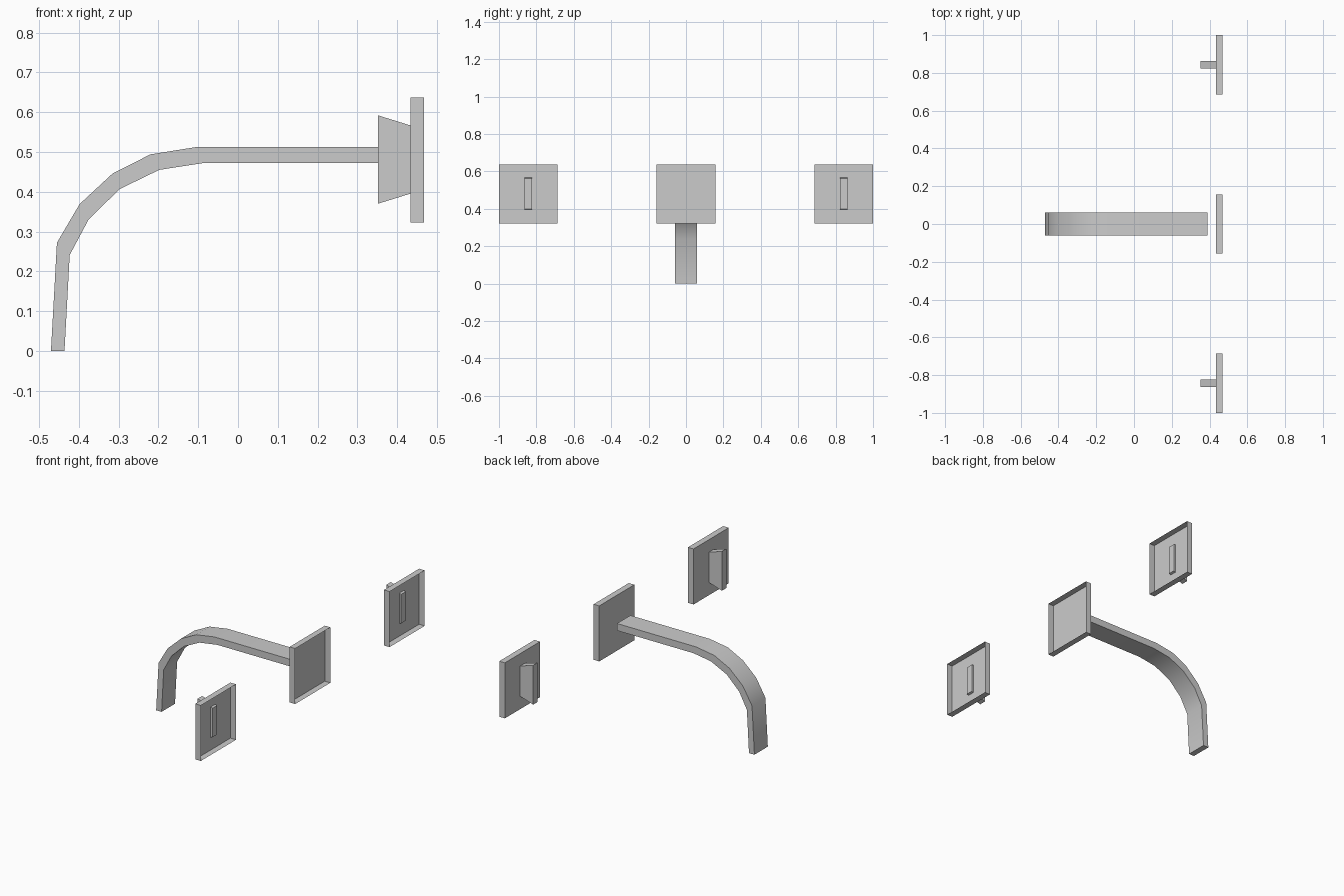
import bpy, bmesh, math
from mathutils import Vector

if "Cube" in bpy.data.objects:
    bpy.data.objects.remove(bpy.data.objects["Cube"])


def make_object(name, bm):
    bmesh.ops.recalc_face_normals(bm, faces=bm.faces)
    mesh = bpy.data.meshes.new(name)
    bm.to_mesh(mesh)
    bm.free()
    obj = bpy.data.objects.new(name, mesh)
    bpy.context.collection.objects.link(obj)
    return obj


def extrude_profile(name, quads, y0, y1):
    """Extrude side-view (x, z) quads from y0 to y1 as one closed solid."""
    bm = bmesh.new()
    for q in quads:
        bm.faces.new([bm.verts.new((x, y0, z)) for x, z in q])
    bmesh.ops.remove_doubles(bm, verts=bm.verts, dist=1e-5)
    ext = bmesh.ops.extrude_face_region(bm, geom=bm.faces[:], use_keep_orig=True)
    moved = [g for g in ext["geom"] if isinstance(g, bmesh.types.BMVert)]
    bmesh.ops.translate(bm, verts=moved, vec=Vector((0, y1 - y0, 0)))
    return make_object(name, bm)


def open_tray(name, y, half=0.157, x0=0.433, x1=0.468, z=0.48):
    """Thin square plate, hollow and open on its outer (+x) side."""
    bm = bmesh.new()
    bmesh.ops.create_cube(bm, size=1)
    for v in bm.verts:
        v.co = (x1 if v.co.x > 0 else x0, y + v.co.y * 2 * half, z + v.co.z * 2 * half)
    bm.normal_update()
    front = [f for f in bm.faces if f.normal.x > 0.9]
    bmesh.ops.delete(bm, geom=front, context='FACES_ONLY')
    return make_object(name, bm)


# Curved arm: outer and inner edges of the bent bar
outer = [(-0.470, 0), (-0.455, 0.272), (-0.398, 0.369), (-0.315, 0.446),
         (-0.220, 0.494), (-0.107, 0.512), (0.39, 0.512)]
inner = [(-0.436, 0), (-0.423, 0.241), (-0.375, 0.331), (-0.297, 0.407),
         (-0.198, 0.455), (-0.088, 0.472), (0.39, 0.472)]
quads = [(outer[i], outer[i + 1], inner[i + 1], inner[i]) for i in range(len(outer) - 1)]
arm = extrude_profile("curved_arm", quads, -0.06, 0.06)
bpy.context.view_layer.objects.active = arm
arm.select_set(True)
bpy.ops.object.shade_smooth_by_angle(angle=math.radians(35))

# Middle end plate
open_tray("middle_plate", 0)

# Side plates, each with a tapered tab pushed through its back
tab = [(0.352, 0.37), (0.445, 0.399), (0.445, 0.563), (0.352, 0.592)]
for side, s in (("front", -1), ("back", 1)):
    y = s * 0.843
    open_tray(side + "_plate", y)
    extrude_profile(side + "_tab", [tab], y - 0.02, y + 0.02)
